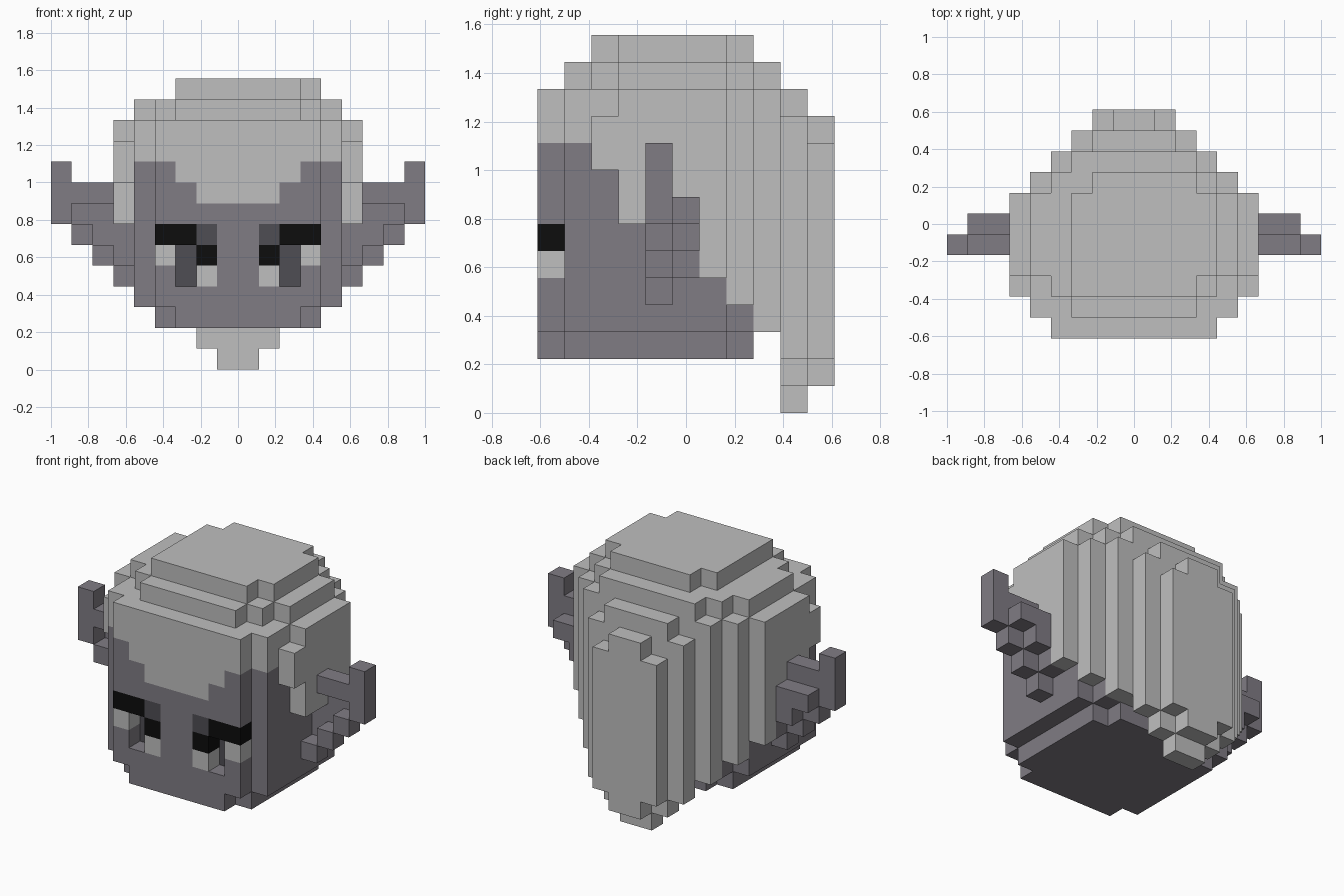
import bpy, bmesh
from mathutils import Vector

if "Cube" in bpy.data.objects:
    bpy.data.objects.remove(bpy.data.objects["Cube"], do_unlink=True)

U = 2 / 18          # edge of one block
cells = {}          # block position -> part name


def material(name, rgb):
    m = bpy.data.materials.new(name)
    m.use_nodes = True
    m.diffuse_color = (*rgb, 1)
    m.node_tree.nodes["Principled BSDF"].inputs["Base Color"].default_value = (*rgb, 1)
    return m


light_grey = material("light_grey", (0.52, 0.52, 0.52))
mauve_grey = material("mauve_grey", (0.216, 0.202, 0.231))
dark_grey = material("dark_grey", (0.078, 0.074, 0.087))
black = material("black", (0.004, 0.004, 0.004))


def box(part, x, y, z):
    """Fill a range of blocks; part None carves them away."""
    for i in range(*x):
        for j in range(*y):
            for k in range(*z):
                if part:
                    cells[i, j, k] = part
                else:
                    cells.pop((i, j, k), None)


def centred(part, y0, y1, half, z0, z1):
    box(part, (-half, half), (y0, y1), (z0, z1))


def pair(part, x0, x1, y0, y1, z0, z1):
    box(part, (x0, x1), (y0, y1), (z0, z1))
    box(part, (-x1, -x0), (y0, y1), (z0, z1))


# Head: chin slab, face front, main block, back
for row in [(0, 1, 3, 2, 3), (1, 7, 4, 2, 3), (7, 8, 3, 2, 3),
            (0, 1, 4, 3, 8), (1, 2, 5, 3, 10), (2, 7, 5, 3, 9), (7, 8, 4, 3, 9)]:
    centred("head", *row)

# Hair: fringe, sides that drop lower towards the back, stepped crown
for row in [(0, 1, 4, 8, 12),
            (1, 2, 5, 10, 12), (1, 2, 3, 12, 13),
            (2, 3, 6, 9, 11), (2, 3, 5, 11, 12), (2, 3, 4, 12, 13), (2, 3, 3, 13, 14),
            (3, 5, 6, 7, 12), (5, 6, 6, 6, 12), (6, 7, 6, 5, 12), (3, 7, 5, 12, 13),
            (7, 8, 5, 4, 12), (7, 8, 4, 12, 13),
            (8, 9, 4, 3, 12), (8, 9, 3, 12, 13)]:
    centred("hair", *row)
box("hair", (-3, 4), (3, 7), (13, 14))
box("hair", (-2, 3), (7, 8), (13, 14))

# Hair: long tail tapering at the back
for row in [(9, 10, 3, 2, 11), (9, 10, 2, 1, 12), (9, 10, 1, 0, 12),
            (10, 11, 2, 2, 10), (10, 11, 1, 1, 11)]:
    centred("hair", *row)

# Forehead steps beside the fringe
pair("head", 2, 3, 0, 1, 8, 9)
pair("head", 3, 4, 0, 1, 8, 10)

# Eyes: recessed pupils, whites, brows and shaded brow ends
pair(None, 2, 3, 0, 1, 4, 6)
pair("pupils", 2, 3, 1, 2, 4, 6)
pair("eye_whites", 3, 4, 0, 1, 5, 6)
pair("eye_whites", 1, 2, 0, 1, 4, 5)
pair("brows", 2, 4, 0, 1, 6, 7)
pair("brows", 1, 2, 0, 1, 5, 6)
pair("brow_ends", 1, 2, 0, 1, 6, 7)

# Ears: stepped rim in front, stepped back plate behind
for s in range(4):
    pair("ears", 5 + s, 6 + s, 4, 5, 4 + s, 5 + s)
pair("ears", 8, 9, 4, 5, 7, 10)
pair("ears", 6, 8, 4, 5, 8, 9)
for s in range(3):
    pair("ears", 5 + s, 6 + s, 5, 6, 5 + s, 8)


def build(part, mat):
    """Make the outer faces of one part, leaving out faces between blocks."""
    bm = bmesh.new()
    verts = {}

    def vert(p):
        key = tuple(round(c) for c in p)
        if key not in verts:
            verts[key] = bm.verts.new((key[0] * U, (key[1] - 5.5) * U, key[2] * U))
        return verts[key]

    for cell in [c for c, p in cells.items() if p == part]:
        mid = Vector(cell) + Vector((0.5, 0.5, 0.5))
        for axis in range(3):
            for sign in (-1, 1):
                n = Vector((0, 0, 0))
                n[axis] = sign
                if tuple(int(a + b) for a, b in zip(cell, n)) in cells:
                    continue
                a = Vector((0, 0, 0))
                a[(axis + 1) % 3] = 0.5
                b = n.cross(a)
                c = mid + n * 0.5
                bm.faces.new([vert(c + d) for d in (a + b, b - a, -a - b, a - b)])

    # Join flat neighbouring faces; make sure they wind outwards
    for f in bm.faces:
        f.normal_update()
    bmesh.ops.dissolve_limit(bm, angle_limit=0.01, verts=bm.verts[:], edges=bm.edges[:])
    mesh = bpy.data.meshes.new(part)
    bm.to_mesh(mesh)
    bm.free()
    mesh.materials.append(mat)
    bpy.context.collection.objects.link(bpy.data.objects.new(part, mesh))


for part, mat in [("head", mauve_grey), ("hair", light_grey), ("ears", mauve_grey),
                  ("eye_whites", light_grey), ("pupils", dark_grey),
                  ("brows", black), ("brow_ends", dark_grey)]:
    build(part, mat)
